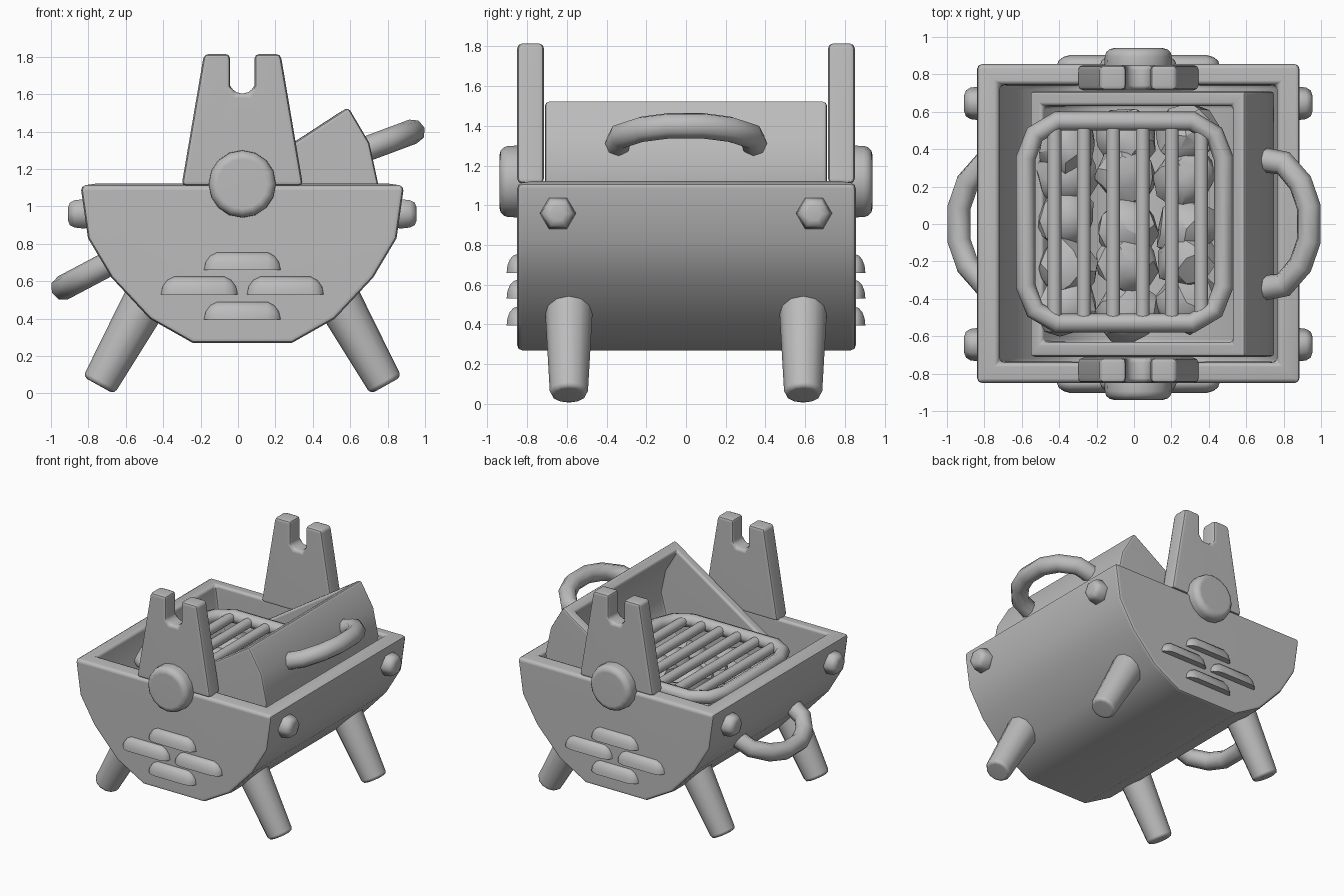
import bpy, bmesh, math, random
from mathutils import Vector, Matrix

random.seed(4)
if "Cube" in bpy.data.objects:
    bpy.data.objects.remove(bpy.data.objects["Cube"])

CX = 0.023  # middle of the body

metal = bpy.data.materials.new("grey_metal")
metal.use_nodes = True
grey = (0.5, 0.5, 0.5, 1)
metal.diffuse_color = grey
for node in metal.node_tree.nodes:
    if node.type == 'BSDF_PRINCIPLED':
        node.inputs["Base Color"].default_value = grey


def add(name, data):
    ob = bpy.data.objects.new(name, data)
    data.materials.append(metal)
    bpy.context.collection.objects.link(ob)
    return ob


def from_bmesh(name, bm):
    me = bpy.data.meshes.new(name)
    bm.to_mesh(me)
    bm.free()
    return add(name, me)


def finish(ob, smooth=40, bevel=0, limit=50, segments=2):
    """Bevel, bake the modifiers and shade smooth."""
    if bevel:
        mod = ob.modifiers.new("bevel", 'BEVEL')
        mod.width, mod.segments = bevel, segments
        mod.limit_method = 'ANGLE'
        mod.angle_limit = math.radians(limit)
    bpy.ops.object.select_all(action='DESELECT')
    ob.select_set(True)
    bpy.context.view_layer.objects.active = ob
    bpy.ops.object.convert(target='MESH')
    bpy.ops.object.shade_smooth_by_angle(angle=math.radians(smooth))
    if bevel:
        ob.modifiers.new("weighted", 'WEIGHTED_NORMAL').keep_sharp = True


def prism(name, pts, y0, y1, wall=0, bevel=0.025):
    """Counter-clockwise x-z profile pulled along y; with a wall it is an open trough."""
    bm = bmesh.new()
    f = [bm.verts.new((x, y0, z)) for x, z in pts]
    b = [bm.verts.new((x, y1, z)) for x, z in pts]
    bm.faces.new(f)
    bm.faces.new(b[::-1])
    for i in range(len(pts) - (1 if wall else 0)):
        j = (i + 1) % len(pts)
        bm.faces.new((f[j], f[i], b[i], b[j]))
    ob = from_bmesh(name, bm)
    if wall:
        mod = ob.modifiers.new("wall", 'SOLIDIFY')
        mod.thickness, mod.offset = wall, -1
        mod.use_even_offset = True
    finish(ob, bevel=bevel)


def rod(name, p0, p1, r0, r1, sides, bevel=0, twist=0, smooth=50, segments=2):
    p0, p1 = Vector(p0), Vector(p1)
    d = p1 - p0
    m = (Matrix.Translation((p0 + p1) / 2) @ d.to_track_quat('Z', 'Y').to_matrix().to_4x4()
         @ Matrix.Rotation(twist, 4, 'Z'))
    bm = bmesh.new()
    bmesh.ops.create_cone(bm, cap_ends=True, segments=sides, radius1=r0, radius2=r1,
                          depth=d.length, matrix=m)
    finish(from_bmesh(name, bm), smooth, bevel, 65, segments)


def tube(name, pts, r, closed=False):
    cu = bpy.data.curves.new(name, 'CURVE')
    cu.dimensions = '3D'
    cu.bevel_depth, cu.bevel_resolution = r, 2
    cu.use_fill_caps = True
    sp = cu.splines.new('POLY')
    sp.points.add(len(pts) - 1)
    for p, co in zip(sp.points, pts):
        p.co = (*co, 1)
    sp.use_cyclic_u = closed
    finish(add(name, cu), 50)


# Trough body
half = [(0.865, 1.11), (0.825, 0.83), (0.70, 0.62), (0.495, 0.40), (0.265, 0.27)]
prism("body", [(CX - x, z) for x, z in half] + [(CX + x, z) for x, z in half[::-1]],
      -0.85, 0.855, wall=0.115)

# Tilted lid: a smaller trough given along its rim and its depth
ridge, low = Vector((0.59, 1.53)), Vector((-0.56, 0.78))
along = (low - ridge).normalized()
deep = Vector((-along.y, along.x))
width = (low - ridge).length
lid = [(0, 0), (0.01, 0.22), (0.09, 0.43), (0.26, 0.58), (0.46, 0.66)]
lid += [(width - t, d) for t, d in lid[::-1]]
prism("lid", [tuple(ridge + along * t + deep * d) for t, d in lid[::-1]],
      -0.71, 0.71, wall=0.08, bevel=0.02)

# Notched uprights, round bosses and vents on both ends
upright = [(0.325, 1.11), (0.205, 1.815), (0.065, 1.815), (0.065, 1.645), (0.035, 1.605)]
profile = [(CX + x, z) for x, z in upright] + [(CX - x, z) for x, z in upright[::-1]]
vents = [(0, 0.66), (-0.23, 0.53), (0.23, 0.53), (0, 0.395)]
for s, end in ((-1, "front"), (1, "back")):
    y0, y1 = sorted((s * 0.715, s * 0.85))
    prism(end + "_upright", profile, y0, y1)
    rod(end + "_boss", (CX, s * 0.8, 1.12), (CX, s * 0.94, 1.12), 0.182, 0.178, 16,
        bevel=0.045, segments=3)
    for vx, vz in vents:
        bm = bmesh.new()
        bmesh.ops.create_uvsphere(bm, u_segments=16, v_segments=7, radius=1,
                                  matrix=Matrix.Rotation(math.pi / 2, 4, 'Y'))
        bmesh.ops.bisect_plane(bm, geom=bm.verts[:] + bm.edges[:] + bm.faces[:],
                               plane_co=(0, 0, 0), plane_no=(0, 0, 1), clear_inner=True)
        bmesh.ops.holes_fill(bm, edges=[e for e in bm.edges if e.is_boundary])
        for v in bm.verts:
            v.co = (CX + vx + v.co.x * 0.09 + math.copysign(0.115, v.co.x),
                    s * 0.85 + v.co.y * 0.055, vz + v.co.z * 0.097)
        finish(from_bmesh(end + "_vent", bm), 50)

# Splayed legs and hexagonal rivets
for sx, side in ((-1, "right"), (1, "left")):
    for sy, end in ((-1, "front"), (1, "back")):
        rod(f"{end}_{side}_leg", (CX + sx * 0.48, sy * 0.59, 0.56),
            (CX + sx * 0.768, sy * 0.59, 0.043), 0.125, 0.095, 12, bevel=0.025)
        rod(f"{end}_{side}_rivet", (CX + sx * 0.81, sy * 0.645, 0.96),
            (CX + sx * 0.932, sy * 0.645, 0.96), 0.095, 0.08, 6, bevel=0.035,
            twist=math.pi / 2, smooth=65)


# Bent handles, rising or falling away from the wall
def handle(name, side, z_in, z_out):
    arc = [(0.68, 0.345), (0.80, 0.325), (0.89, 0.22), (0.935, 0.09)]
    slope = (z_out - z_in) / (arc[-1][0] - arc[0][0])
    bend = [(side * x, y, z_in + slope * (x - arc[0][0])) for x, y in arc]
    tube(name, bend + [(x, -y, z) for x, y, z in bend[::-1]], 0.067)


handle("lid_handle", 1, 1.305, 1.4)
handle("body_handle", -1, 0.70, 0.565)

# Grate: rounded frame and bars
gx, gy, gz = -0.05, 0.01, 1.03
frame = []
for k, (sx, sy) in enumerate(((1, 1), (-1, 1), (-1, -1), (1, -1))):
    corner = [(0.53, 0.34), (0.48, 0.47), (0.36, 0.54)]
    for x, y in (corner if k % 2 == 0 else corner[::-1]):
        frame.append((gx + sx * x, gy + sy * y, gz))
tube("grate_frame", frame, 0.053, closed=True)
for i in range(6):
    x = -0.425 + i * 0.157
    rod("grate_bar", (x, -0.5, gz), (x, 0.51, gz), 0.038, 0.038, 10)

# Coals heaped under the grate
for i in range(3):
    for j in range(5):
        bm = bmesh.new()
        bmesh.ops.create_icosphere(bm, subdivisions=2, radius=0.17)
        for v in bm.verts:
            v.co *= random.uniform(0.85, 1.08)
        turn = Matrix.Rotation(random.uniform(0, 6), 4, 'Z')
        place = Vector((-0.36 + i * 0.32, -0.44 + j * 0.225 + random.uniform(-0.04, 0.04),
                        0.81 + random.uniform(-0.04, 0.02)))
        shape = Matrix.Diagonal((1.05, 0.95, 0.85, 1))
        bm.transform(Matrix.Translation(place) @ turn @ shape)
        finish(from_bmesh("coal", bm), 30)
